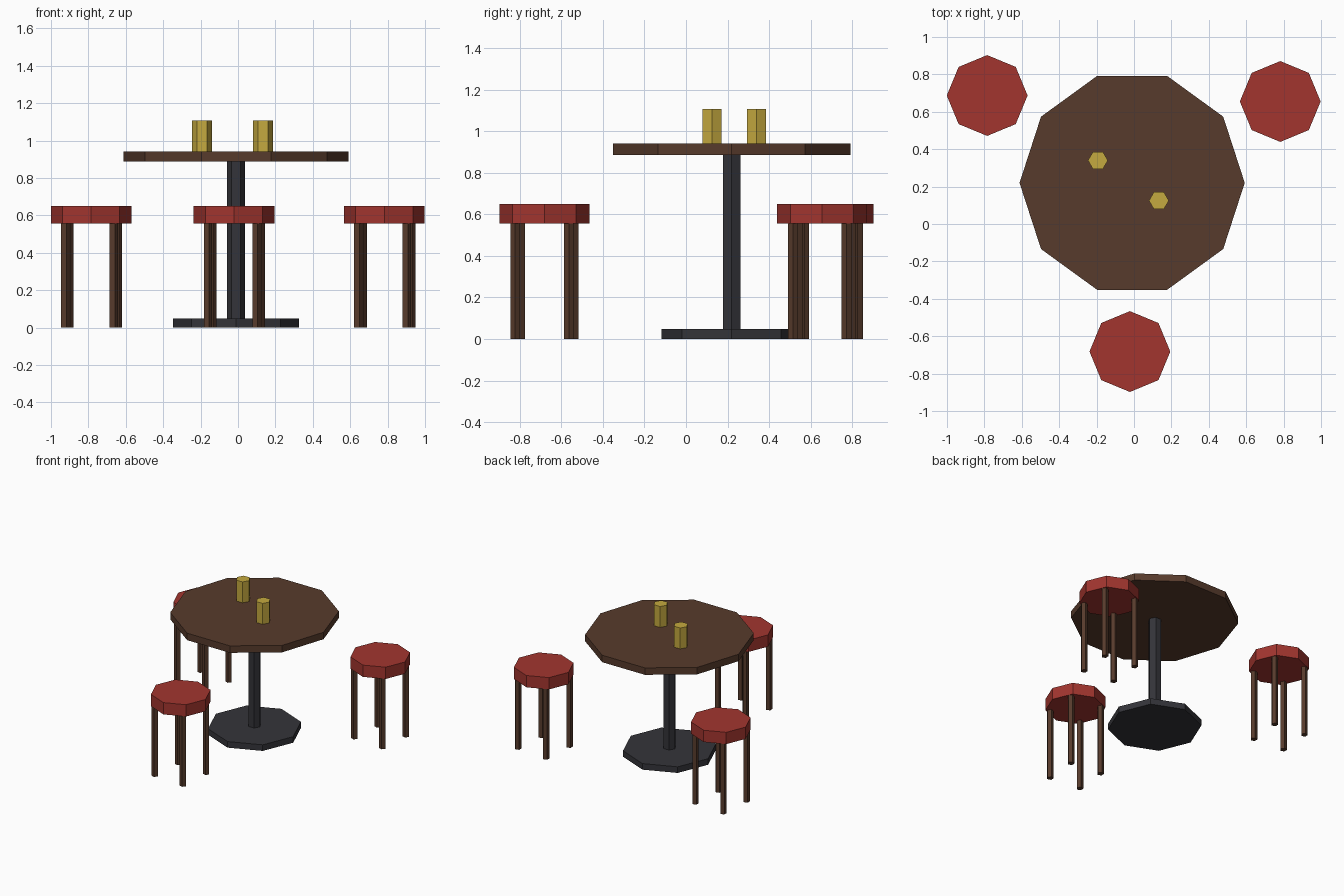
import bpy
from math import cos, sin, pi

cube = bpy.data.objects.get("Cube")
if cube:
    bpy.data.objects.remove(cube, do_unlink=True)


def make_material(name, rgb):
    mat = bpy.data.materials.new(name)
    mat.use_nodes = True
    color = (*rgb, 1.0)
    mat.diffuse_color = color
    mat.node_tree.nodes["Principled BSDF"].inputs["Base Color"].default_value = color
    return mat


wood = make_material("dark wood", (0.095, 0.043, 0.025))
red = make_material("red cushion", (0.36, 0.036, 0.028))
iron = make_material("dark iron", (0.034, 0.034, 0.041))
brass = make_material("brass yellow", (0.56, 0.40, 0.05))


def prism(name, sides, radius, x, y, bottom, top, mat):
    """Upright flat-shaded prism whose first corner points along +x."""
    ring = [(radius * cos(2 * pi * i / sides), radius * sin(2 * pi * i / sides))
            for i in range(sides)]
    verts = [(a, b, z) for z in (0, top - bottom) for a, b in ring]
    faces = [tuple(reversed(range(sides))), tuple(range(sides, 2 * sides))]
    for i in range(sides):
        j = (i + 1) % sides
        faces.append((i, j, j + sides, i + sides))
    mesh = bpy.data.meshes.new(name)
    mesh.from_pydata(verts, [], faces)
    mesh.materials.append(mat)
    obj = bpy.data.objects.new(name, mesh)
    obj.location = (x, y, bottom)
    bpy.context.collection.objects.link(obj)
    return obj


# Pedestal table
TABLE = (-0.01, 0.22)
prism("table_base", 8, 0.337, *TABLE, 0, 0.048, iron)
prism("table_post", 6, 0.048, *TABLE, 0.048, 0.887, iron)
prism("table_top", 10, 0.602, *TABLE, 0.887, 0.942, wood)

# Two mugs on the table
for side, x, y in (("right", -0.193, 0.34), ("left", 0.133, 0.125)):
    prism(side + "_mug", 6, 0.053, x, y, 0.942, 1.107, brass)

# Three stools, each with a cushion and four legs
STOOLS = (("front", -0.022, -0.682), ("back_right", -0.785, 0.687),
          ("back_left", 0.782, 0.655))
for place, x, y in STOOLS:
    prism(place + "_stool_seat", 8, 0.216, x, y, 0.557, 0.65, red)
    for k in range(4):
        angle = 0.7 + k * pi / 2
        prism(f"{place}_stool_leg_{k + 1}", 5, 0.025,
              x + 0.184 * cos(angle), y + 0.184 * sin(angle), 0, 0.557, wood)
